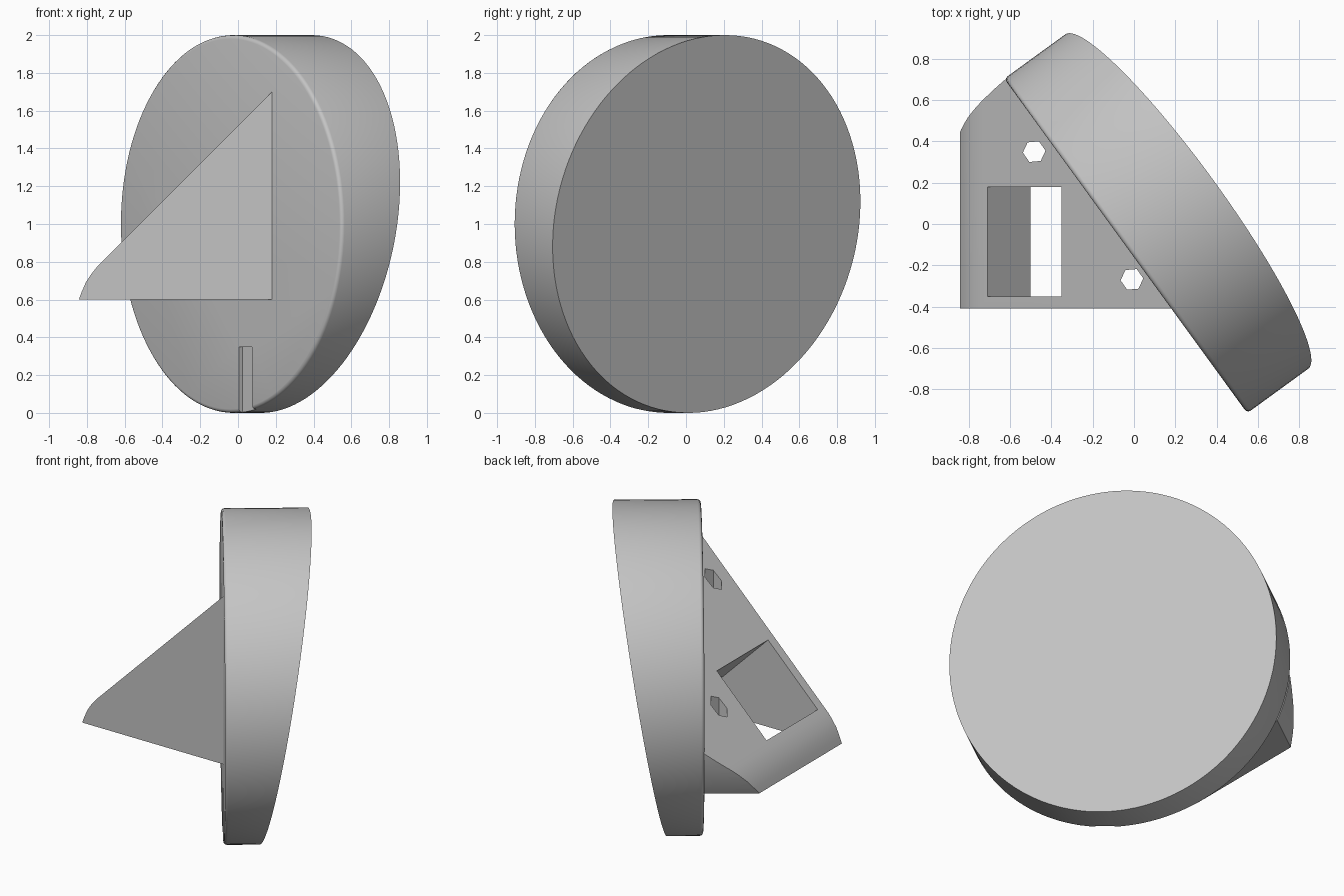
import bpy, bmesh, math
from mathutils import Matrix, Vector

cube = bpy.data.objects.get("Cube")
if cube:
    bpy.data.objects.remove(cube, do_unlink=True)

grey = bpy.data.materials.new("plain_grey")
grey.use_nodes = True
tone = (0.55, 0.55, 0.55, 1)
grey.diffuse_color = tone
grey.node_tree.nodes["Principled BSDF"].inputs["Base Color"].default_value = tone

# Disc frame: local z runs along the disc axis, local y is up
a = math.radians(36)
disc_frame = Matrix.Translation((-0.04, -0.106, 1)) @ Matrix((
    (-math.sin(a), 0, math.cos(a), 0),
    (math.cos(a), 0, math.sin(a), 0),
    (0, 1, 0, 0),
    (0, 0, 0, 1)))


def make(name, bm, matrix=Matrix()):
    bmesh.ops.transform(bm, matrix=matrix, verts=bm.verts)
    bmesh.ops.recalc_face_normals(bm, faces=bm.faces)
    mesh = bpy.data.meshes.new(name)
    bm.to_mesh(mesh)
    bm.free()
    mesh.materials.append(grey)
    ob = bpy.data.objects.new(name, mesh)
    bpy.context.collection.objects.link(ob)
    return ob


def cylinder(radius, z0, z1, sides):
    bm = bmesh.new()
    bmesh.ops.create_cone(bm, cap_ends=True, segments=sides, radius1=radius,
                          radius2=radius, depth=z1 - z0)
    bmesh.ops.translate(bm, vec=(0, 0, (z0 + z1) / 2), verts=bm.verts)
    return bm


def box(size):
    bm = bmesh.new()
    bmesh.ops.create_cube(bm, size=1)
    bmesh.ops.scale(bm, vec=size, verts=bm.verts)
    return bm


def boolean(ob, cutter, operation="DIFFERENCE"):
    cutter.hide_render = True
    mod = ob.modifiers.new("cut", "BOOLEAN")
    mod.operation = operation
    mod.solver = "EXACT"
    mod.object = cutter
    bpy.context.view_layer.objects.active = ob
    bpy.ops.object.modifier_apply(modifier=mod.name)
    bpy.data.objects.remove(cutter, do_unlink=True)


# Round disc: slanted back, softened front rim
bm = cylinder(1, 0, 1, 128)
for v in bm.verts:
    if v.co.z > 0.5:
        v.co.z = 0.365 + 0.165 * v.co.y
rim = [e for e in bm.edges if all(abs(v.co.z) < 0.001 for v in e.verts)]
bmesh.ops.bevel(bm, geom=rim, offset=0.02, segments=3, profile=0.5, affect="EDGES")
disc = make("disc", bm, disc_frame)

# Shallow groove low on the disc front
boolean(disc, make("groove_cutter", box((0.12, 0.45, 0.05)),
                   disc_frame @ Matrix.Translation((-0.136, -0.875, 0))))

# Wedge bracket: side profile pulled along y, trimmed to the disc outline
bm = bmesh.new()
profile = [(-0.843, 0.6), (-0.828, 0.64), (-0.805, 0.692), (-0.777, 0.735),
           (-0.745, 0.775), (0.4, 1.92), (0.4, 0.6)]
face = bm.faces.new([bm.verts.new((x, -0.41, z)) for x, z in profile])
pulled = bmesh.ops.extrude_face_region(bm, geom=[face])["geom"]
bmesh.ops.translate(bm, vec=(0, 1.6, 0),
                    verts=[g for g in pulled if isinstance(g, bmesh.types.BMVert)])
wedge = make("wedge_bracket", bm)
boolean(wedge, make("trim_cutter", cylinder(1, -2, 0.004, 128), disc_frame), "INTERSECT")

# Rectangular opening square to the slope
tilt = Matrix.Translation((-0.53, -0.085, 0.99)) @ Matrix.Rotation(-math.pi / 4, 4, "Y")
boolean(wedge, make("window_cutter", box((0.509, 0.53, 3)), tilt))

# Six-sided upright screw holes
for x, y in ((-0.483, 0.35), (-0.01, -0.268)):
    place = Matrix.Translation((x, y, 0)) @ Matrix.Rotation(math.radians(-25), 4, "Z")
    boolean(wedge, make("screw_cutter", cylinder(0.055, 0.2, 2, 6), place))

# Smooth curved surfaces, keep hard edges
for ob in (disc, wedge):
    bpy.ops.object.select_all(action="DESELECT")
    ob.select_set(True)
    bpy.context.view_layer.objects.active = ob
    bpy.ops.object.shade_smooth_by_angle(angle=math.radians(32))
